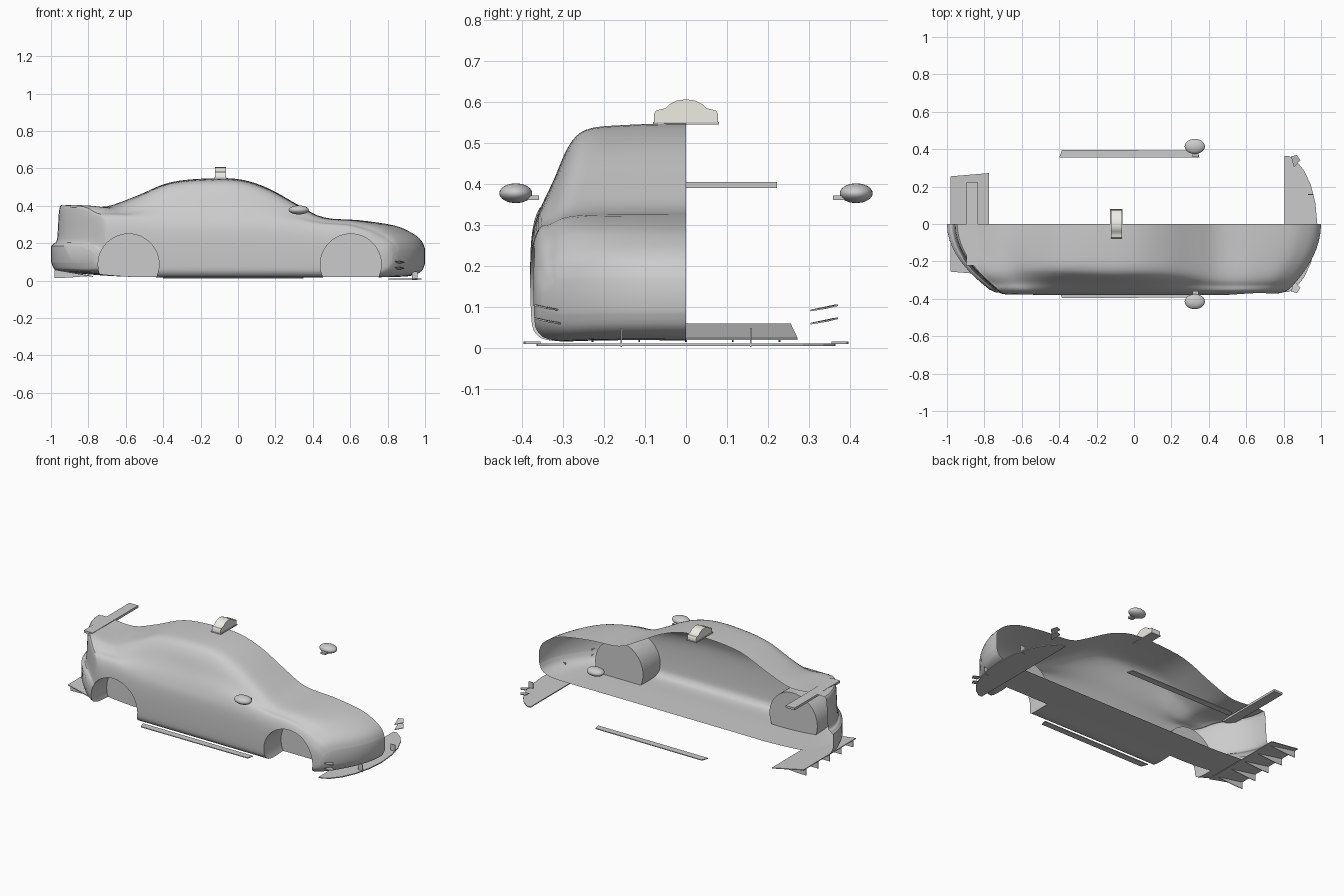
import bpy, bmesh, math
from mathutils import Vector

if "Cube" in bpy.data.objects:
    bpy.data.objects.remove(bpy.data.objects["Cube"])


def make(name, verts, faces, angle=None):
    me = bpy.data.meshes.new(name)
    bm = bmesh.new()
    vs = [bm.verts.new(v) for v in verts]
    for f in faces:
        bm.faces.new([vs[i] for i in dict.fromkeys(f)])
    bmesh.ops.recalc_face_normals(bm, faces=bm.faces[:])
    bm.to_mesh(me)
    bm.free()
    ob = bpy.data.objects.new(name, me)
    bpy.context.collection.objects.link(ob)
    if angle:
        smooth(ob, angle)
    return ob


def smooth(ob, angle=35):
    bpy.ops.object.select_all(action='DESELECT')
    ob.select_set(True)
    bpy.context.view_layer.objects.active = ob
    bpy.ops.object.shade_smooth_by_angle(angle=math.radians(angle))


def slab(name, bottom, offset, angle=None):
    """Polygon in space swept by an offset vector."""
    n = len(bottom)
    vs = [Vector(p) for p in bottom]
    vs += [v + Vector(offset) for v in vs]
    faces = [range(n), range(n, 2 * n)]
    faces += [(i, (i + 1) % n, (i + 1) % n + n, i + n) for i in range(n)]
    return make(name, vs, faces, angle)


def box(name, x0, x1, y0, y1, z0, z1):
    return slab(name, [(x0, y0, z0), (x1, y0, z0), (x1, y1, z0), (x0, y1, z0)], (0, 0, z1 - z0))


def spline(pts, n, first=None, last=None):
    """Curve through tuples of any length."""
    p = [first or pts[0]] + pts + [last or pts[-1]]
    out = []
    for i in range(1, len(p) - 2):
        for k in range(n):
            t = k / n
            out.append(tuple(
                0.5 * (2 * b + (c - a) * t + (2 * a - 5 * b + 4 * c - d) * t * t
                       + (3 * b - a - 3 * c + d) * t ** 3)
                for a, b, c, d in zip(*p[i - 1:i + 3])))
    return out + [pts[-1]]


def step(t):
    t = max(0, min(1, t))
    return t * t * (3 - 2 * t)


# Body stations: x, top z, bottom z, roof half width, shoulder z, half width
stations = [
    (-1.0, .185, .10, .29, .165, .35), (-.985, .20, .065, .30, .18, .365),
    (-.967, .225, .055, .30, .20, .37), (-.955, .385, .05, .28, .33, .372),
    (-.93, .402, .047, .28, .34, .375), (-.87, .404, .04, .28, .34, .376),
    (-.71, .396, .027, .275, .34, .377), (-.55, .45, .02, .27, .335, .378),
    (-.365, .525, .02, .275, .33, .378), (-.15, .547, .02, .285, .33, .378),
    (.02, .54, .02, .285, .33, .378), (.17, .49, .02, .285, .325, .378),
    (.33, .40, .02, .29, .31, .378), (.46, .338, .02, .30, .295, .378),
    (.65, .323, .02, .30, .285, .378), (.835, .295, .02, .30, .255, .376),
    (.93, .255, .027, .305, .22, .372), (.98, .215, .05, .31, .19, .365),
    (1.0, .17, .09, .31, .15, .35)]


def section(s):
    x, zt, zb, wr, zs, w = s
    h, d = zt - zs, zs - zb
    p = [(0, zt), (.55 * wr, zt - .02 * h), (.85 * wr, zt - .07 * h), (wr, zt - .25 * h),
         ((wr + .95 * w) / 2, zt - .63 * h), (.95 * w, zs), (w, zs - .25 * d),
         (w, zb + .25 * d), (.97 * w, zb + .06 * d), (.85 * w, zb - .002), (.5 * w, zb), (0, zb)]
    half = spline(p, 4, (-p[1][0], p[1][1]), (-p[-2][0], p[-2][1]))
    ring = half + [(-y, z) for y, z in half[-2:0:-1]]
    # ends wrap round in plan
    return [(x - 1.4 * y * y * step((x - .45) / .55) + 1.85 * y * y * step((-x - .4) / .6), y, z)
            for y, z in ring]


rings = [section(s) for s in spline(stations, 4)]
m = len(rings[0])
k = m // 2
faces = [(i * m + j, i * m + (j + 1) % m, (i + 1) * m + (j + 1) % m, (i + 1) * m + j)
         for i in range(len(rings) - 1) for j in range(m)]
for base in (0, (len(rings) - 1) * m):
    for j in range(k // 2):
        q = (j, j + 1, k - j - 1, k - j)
        faces += [[base + a for a in q], [base + (-a) % m for a in q]]
body = make("car_body", [v for r in rings for v in r], faces)

# Wheel arches cut into the body
for x in (-.585, .603):
    bpy.ops.mesh.primitive_cylinder_add(vertices=48, radius=.163, depth=.4,
                                        location=(x, -.41, .087), rotation=(math.pi / 2, 0, 0))
    cutter = bpy.context.object
    cutter.name = "arch_cutter"
    cutter.hide_render = True
    bpy.context.view_layer.objects.active = body
    mod = body.modifiers.new("arch", 'BOOLEAN')
    mod.operation, mod.solver, mod.object = 'DIFFERENCE', 'EXACT', cutter
    bpy.ops.object.modifier_apply(modifier=mod.name)
    bpy.data.objects.remove(cutter)

# Keep only the front half of the shell, open along the middle
bm = bmesh.new()
bm.from_mesh(body.data)
bmesh.ops.bisect_plane(bm, geom=bm.verts[:] + bm.edges[:] + bm.faces[:], dist=1e-5,
                       plane_co=(0, 0, 0), plane_no=(0, 1, 0), clear_outer=True)
bm.to_mesh(body.data)
bm.free()
smooth(body, 40)

# Front splitter
edge = [(.805, .365), (.83, .362), (.87, .335), (.91, .285), (.945, .21), (.97, .11)]
outline = edge + [(.98, 0)] + [(x, -y) for x, y in reversed(edge)]
slab("front_splitter", [(x, y, .006) for x, y in outline], (0, 0, .006))

# Rear diffuser plate and fins
slab("rear_diffuser", [(-.98, -.255, .056), (-.775, -.272, .02), (-.775, .272, .02),
                       (-.98, .255, .056)], (0, 0, .005))
for i in range(-2, 3):
    y = i * .114
    slab("diffuser_fin", [(-.98, y - .002, .057), (-.98, y - .002, .015), (-.93, y - .002, .015),
                          (-.80, y - .002, .024)], (0, .004, 0))

# Trunk spoiler
box("trunk_spoiler", -.895, -.835, -.222, .222, .391, .405)

for s in (-1, 1):
    # Side skirts
    slab("side_skirt", [(-.40, s * .355, .011), (.35, s * .355, .011), (.34, s * .393, .011),
                        (-.385, s * .396, .011)], (0, 0, .005))
    # Splitter struts
    box("splitter_strut", .93, .96, s * .158 - .002, s * .158 + .002, .003, .05)
    # Nose canards
    for z in (.09, .058):
        slab("canard", [(.84, s * .36, z + .012), (.87, s * .37, z + .013), (.89, s * .34, z + .006),
                        (.855, s * .303, z)], (0, 0, .004))
    # Door mirrors
    bpy.ops.mesh.primitive_uv_sphere_add(segments=32, ring_count=16, location=(.325, s * .415, .378))
    mirror = bpy.context.object
    mirror.name = "door_mirror"
    mirror.scale = (.054, .04, .024)
    bpy.ops.object.shade_smooth()
    box("mirror_arm", .312, .345, s * .378 - .02, s * .378 + .02, .362, .373)

# Roof sign
box("sign_base", -.127, -.061, -.08, .08, .545, .552)
side = [(.078, .552), (.078, .572), (.073, .580), (.06, .583), (.05, .585), (.04, .595), (.022, .604)]
shape = side + [(0, .607)] + [(-y, z) for y, z in reversed(side)]
sign = slab("roof_sign", [(-.124, y, z) for y, z in shape], (.06, 0, 0), 40)
cream = bpy.data.materials.new("cream")
cream.diffuse_color = (.85, .85, .78, 1)
cream.use_nodes = True
cream.node_tree.nodes["Principled BSDF"].inputs["Base Color"].default_value = cream.diffuse_color
sign.data.materials.append(cream)
